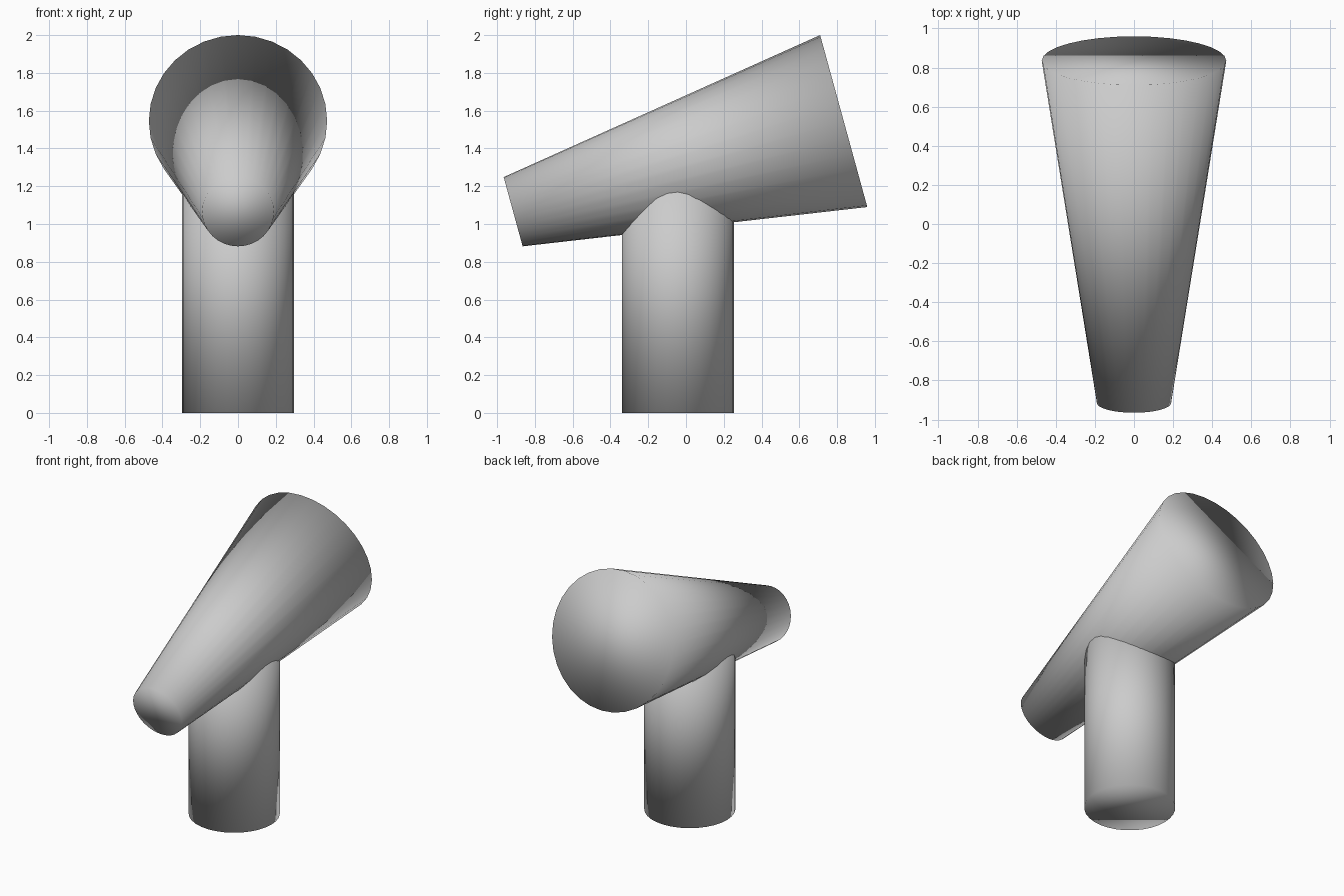
import bpy
import math

if "Cube" in bpy.data.objects:
    bpy.data.objects.remove(bpy.data.objects["Cube"])


def add_frustum(name, r1, r2, depth, loc, tilt=0.0):
    """Closed, fully smooth-shaded round section along its local z axis."""
    bpy.ops.mesh.primitive_cone_add(vertices=32, radius1=r1, radius2=r2, depth=depth,
                                    location=loc, rotation=(tilt, 0, 0))
    ob = bpy.context.object
    ob.name = name
    bpy.ops.object.shade_smooth()
    return ob


# Upright post, running up into the middle of the horn
post_top = 1.3
add_frustum("post", 0.297, 0.297, post_top, (0, -0.043, post_top / 2))

# Tilted horn: narrow end low at the front, wide end high at the back
front_y, front_z = -0.915, 1.065
back_y, back_z = 0.835, 1.545
dy, dz = back_y - front_y, back_z - front_z
add_frustum("tapered_horn", 0.19, 0.472, math.hypot(dy, dz),
            (0, (front_y + back_y) / 2, (front_z + back_z) / 2),
            -math.atan2(dy, dz))
